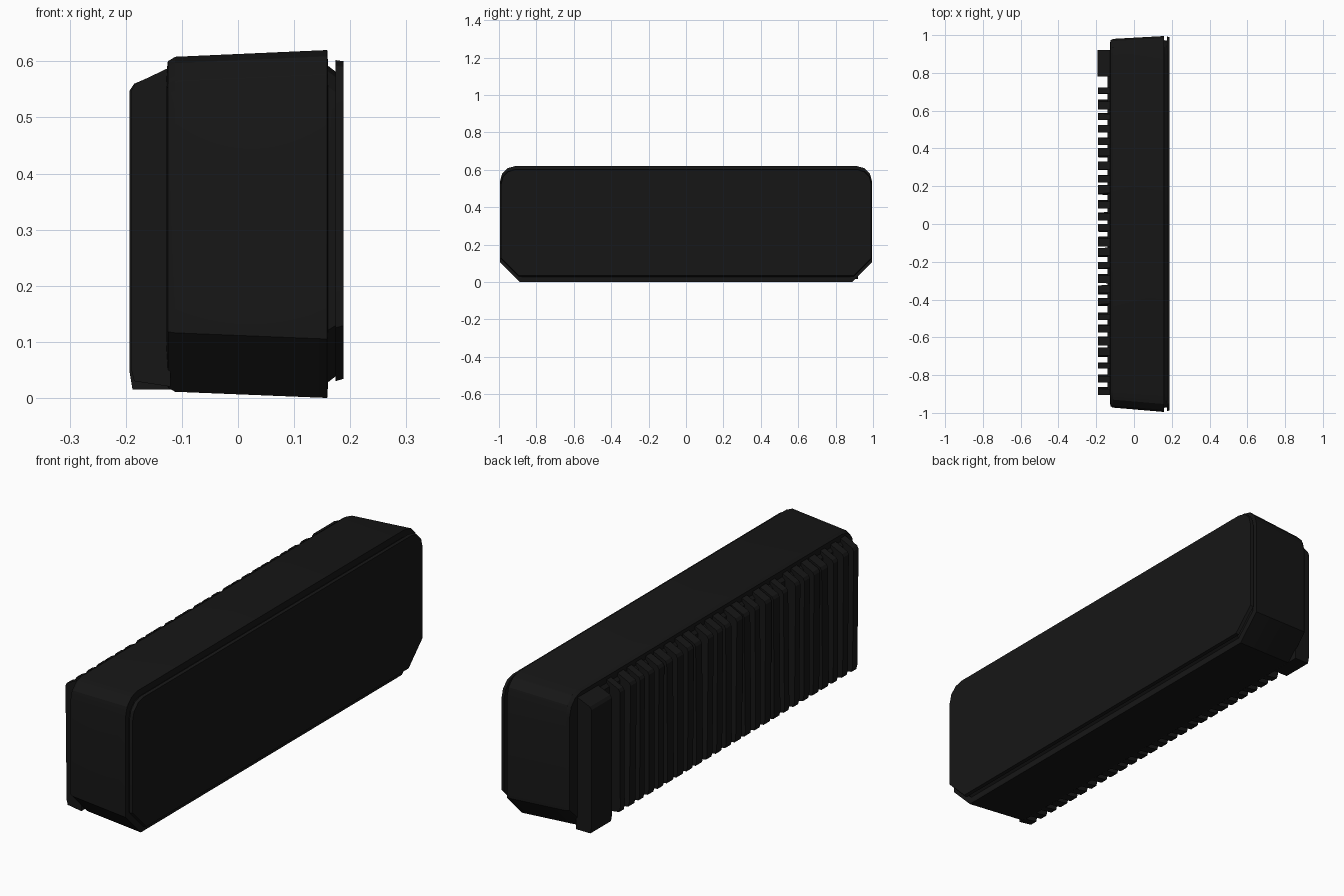
import bpy, bmesh, random
from math import sin, cos, radians

if "Cube" in bpy.data.objects:
    bpy.data.objects.remove(bpy.data.objects["Cube"])

random.seed(4)
black = bpy.data.materials.new("black_plastic")
black.diffuse_color = (0.008, 0.008, 0.008, 1)
black.use_nodes = True
black.node_tree.nodes["Principled BSDF"].inputs["Base Color"].default_value = black.diffuse_color


def finish(name, bm, smooth=False):
    bmesh.ops.recalc_face_normals(bm, faces=bm.faces)
    me = bpy.data.meshes.new(name)
    bm.to_mesh(me)
    bm.free()
    ob = bpy.data.objects.new(name, me)
    bpy.context.collection.objects.link(ob)
    me.materials.append(black)
    if smooth:
        bpy.ops.object.select_all(action='DESELECT')
        ob.select_set(True)
        bpy.context.view_layer.objects.active = ob
        bpy.ops.object.shade_smooth_by_angle(angle=radians(25))
    return ob


def outline(y0, y1, z0, z1, r):
    """Long rectangle with rounded top corners and chamfered bottom corners."""
    pts = [(y0, z0 + r), (y0 + r, z0), (y1 - r, z0), (y1, z0 + r)]
    k = r * 0.8
    for i in range(4):
        a = radians(30 * i)
        pts.append((y1 - k + k * cos(a), z1 - k + k * sin(a)))
    for i in range(4):
        a = radians(90 + 30 * i)
        pts.append((y0 + k + k * cos(a), z1 - k + k * sin(a)))
    return pts


def loft(name, sections):
    """Closed skin through outlines placed along x."""
    bm = bmesh.new()
    rings = [[bm.verts.new((x, y, z)) for y, z in outline(*dims)]
             for x, *dims in sections]
    for a, b in zip(rings, rings[1:]):
        for i in range(len(a)):
            j = (i + 1) % len(a)
            bm.faces.new((a[i], a[j], b[j], b[i]))
    bm.faces.new(rings[0])
    bm.faces.new(rings[-1])
    return finish(name, bm, True)


def prism(bm, profile, y0, y1, lean=0.0):
    """Extrude an x-z profile along y; lean shifts the upper points in y."""
    rings = [[bm.verts.new((x, y + lean * z, z)) for x, z in profile]
             for y in (y0, y1)]
    n = len(profile)
    for i in range(n):
        j = (i + 1) % n
        bm.faces.new((rings[0][i], rings[0][j], rings[1][j], rings[1][i]))
    bm.faces.new(rings[0])
    bm.faces.new(rings[1])


# tapered housing, with a bevelled rear rim and a shallow front lip
loft("housing", [
    (-0.127, -0.94, 0.95, 0.035, 0.585, 0.09),
    (-0.125, -0.965, 0.972, 0.018, 0.600, 0.10),
    (-0.112, -0.972, 0.980, 0.011, 0.608, 0.105),
    (0.159, -0.995, 0.995, 0.000, 0.620, 0.105),
    (0.160, -0.978, 0.978, 0.017, 0.603, 0.095),
])

# recessed neck that carries the front panel
loft("panel_neck", [
    (0.150, -0.975, 0.975, 0.02, 0.60, 0.095),
    (0.176, -0.970, 0.970, 0.04, 0.58, 0.090),
])

# flat front panel
loft("front_panel", [
    (0.174, -0.990, 0.992, 0.030, 0.602, 0.095),
    (0.188, -0.988, 0.990, 0.034, 0.600, 0.095),
])

# vertical cooling fins on the rear
bm = bmesh.new()
fin = [(-0.12, 0.02), (-0.185, 0.03), (-0.19, 0.05),
       (-0.19, 0.548), (-0.183, 0.56), (-0.12, 0.59)]
pitch = 0.066
for i in range(25):
    y = -0.88 + i * pitch
    w = random.uniform(0.015, 0.022)
    prism(bm, fin, y - w, y + w, random.uniform(-0.02, 0.02))
finish("cooling_fins", bm)

# solid connector block beside the fins, reaching lower than them
bm = bmesh.new()
block = [(-0.12, 0.015), (-0.188, 0.015), (-0.193, 0.045),
         (-0.193, 0.548), (-0.185, 0.56), (-0.12, 0.588)]
prism(bm, block, 0.78, 0.92)
finish("connector_block", bm)

# low web joining the fins at their base
bm = bmesh.new()
web = [(-0.12, 0.03), (-0.140, 0.04), (-0.140, 0.56), (-0.12, 0.58)]
prism(bm, web, -0.89, 0.90)
finish("fin_web", bm)
